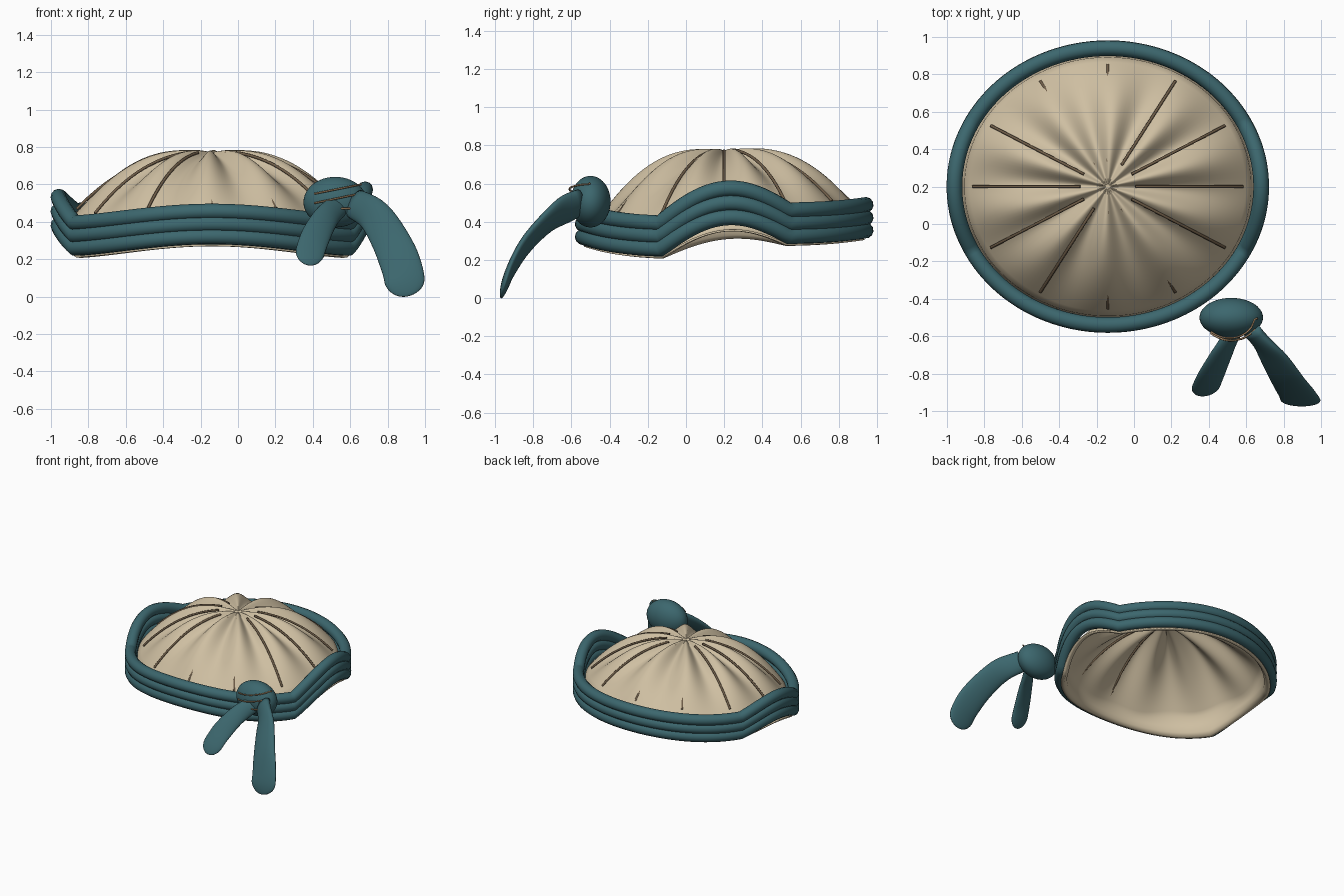
import bpy, bmesh
from math import sin, cos, pi, radians, sqrt
from mathutils import Vector

cube = bpy.data.objects.get("Cube")
if cube:
    bpy.data.objects.remove(cube)

CX, CY, RX, RY = -0.14, 0.2, 0.82, 0.74


def material(name, rgb):
    m = bpy.data.materials.new(name)
    m.use_nodes = True
    m.diffuse_color = (*rgb, 1)
    m.node_tree.nodes["Principled BSDF"].inputs["Base Color"].default_value = (*rgb, 1)
    return m


TEAL = material("teal cloth", (0.045, 0.135, 0.155))
LINEN = material("linen", (0.62, 0.52, 0.36))
BROWN = material("brown seam", (0.16, 0.11, 0.065))
THREAD = material("tan thread", (0.40, 0.25, 0.13))


def mesh_object(name, bm, mat):
    bmesh.ops.recalc_face_normals(bm, faces=bm.faces)
    for f in bm.faces:
        f.smooth = True
    me = bpy.data.meshes.new(name)
    bm.to_mesh(me)
    bm.free()
    me.materials.append(mat)
    ob = bpy.data.objects.new(name, me)
    bpy.context.collection.objects.link(ob)
    return ob


def tube(name, points, radius, mat, cyclic=False, sides=4):
    cu = bpy.data.curves.new(name, "CURVE")
    cu.dimensions = "3D"
    cu.bevel_depth = radius
    cu.bevel_resolution = sides
    cu.use_fill_caps = True
    sp = cu.splines.new("POLY")
    sp.points.add(len(points) - 1)
    for p, co in zip(sp.points, points):
        p.co = (*co, 1)
    sp.use_cyclic_u = cyclic
    sp.use_smooth = True
    cu.materials.append(mat)
    ob = bpy.data.objects.new(name, cu)
    bpy.context.collection.objects.link(ob)
    return ob


def loft(bm, rings, closed=True):
    """Bridge successive rings of vertices."""
    n = len(rings[0])
    for a, b in zip(rings, rings[1:]):
        for i in range(n):
            j = (i + 1) % n
            bm.faces.new((a[i], a[j], b[j], b[i]))


def on_ellipse(s, t, z):
    return Vector((CX + RX * s * cos(t), CY + RY * s * sin(t), z))


# Wavy band line, arched over both sides
def arch(t):
    a = abs((t + pi) % (2 * pi) - pi)
    side = min(a, pi - a)
    return max(0, cos(side / radians(27) * pi / 2)) if side < radians(27) else 0


def band_mid(t):
    tilt = max(-1, min(1, sin(t) / 0.45))
    crest = sin(t) ** 4 * (0.065 if sin(t) < 0 else 0.03)
    height = 0.14 if cos(t) > 0 else 0.10
    return 0.357 + 0.034 * tilt + crest + height * arch(t)


# Crown surface
def crown_z(s, t):
    return 0.77 - 0.42 * s ** 2.4 + 0.06 * s * s * sin(t)


def pleat(s, t):
    return -0.036 * sin(pi * min(s, 1)) * cos(10 * t + radians(30))


bm = bmesh.new()
SEG, EDGE, RINGS = 160, 0.935, 26
angles = [2 * pi * i / SEG for i in range(SEG)]
rings = []
for k in range(1, RINGS + 1):
    s = EDGE * k / RINGS
    rings.append([bm.verts.new(on_ellipse(s, t, crown_z(s, t) + pleat(s, t))) for t in angles])
# Hem running down inside the band and turning out below it
for s, f in ((0.94, 0.5), (0.945, 0.85), (0.965, 1.0), (0.99, 0.98)):
    ring = []
    for t in angles:
        top = crown_z(EDGE, t)
        low = band_mid(t) - 0.11 - 0.03 * arch(t)
        ring.append(bm.verts.new(on_ellipse(s, t, top + (low - top) * f)))
    rings.append(ring)
loft(bm, rings)
apex = bm.verts.new((CX, CY, 0.765))
for i in range(SEG):
    bm.faces.new((apex, rings[0][i], rings[0][(i + 1) % SEG]))
crown = mesh_object("crown", bm, LINEN)
solid = crown.modifiers.new("thickness", "SOLIDIFY")
solid.thickness = 0.01

# Radial seams, sunk where the pleats rise
for k in range(12):
    t = k * pi / 6
    path = []
    for i in range(25):
        s = 0.18 + 0.7 * i / 24
        path.append(on_ellipse(s, t, crown_z(s, t) + 0.008))
    tube(f"crown_seam_{k + 1}", path, 0.008, BROWN, sides=2)

# Three stacked rolls of the band
for k, name in enumerate(("lower", "middle", "upper")):
    path = [on_ellipse(1, t, band_mid(t) + (k - 1) * (0.067 + 0.008 * arch(t))) for t in angles]
    tube(f"{name}_band_roll", path, 0.042, TEAL, cyclic=True)

# Knot
KNOT, KR = Vector((0.52, -0.5, 0.505)), Vector((0.17, 0.105, 0.135))
bm = bmesh.new()
bmesh.ops.create_uvsphere(bm, u_segments=40, v_segments=24, radius=1)
for v in bm.verts:
    v.co = KNOT + v.co * KR
mesh_object("knot", bm, TEAL)

# Threads wrapped over the knot front
for k, (x0, x1, z0, z1) in enumerate(((0.41, 0.66, 0.55, 0.60),
                                      (0.41, 0.65, 0.50, 0.55),
                                      (0.53, 0.62, 0.47, 0.47))):
    path = []
    for i in range(17):
        f = i / 16
        x, z = x0 + (x1 - x0) * f, z0 + (z1 - z0) * f
        q = 1 - ((x - KNOT.x) / KR.x) ** 2 - ((z - KNOT.z) / KR.z) ** 2
        path.append((x, KNOT.y - KR.y * sqrt(max(q, 0)) - 0.004 - 0.015 * sin(pi * f), z))
    tube(f"knot_thread_{k + 1}", path, 0.005, THREAD, sides=2)


def smooth_path(pts, f):
    """Catmull-Rom point at fraction f of the path."""
    pts = [Vector(p) for p in pts]
    pts = [2 * pts[0] - pts[1]] + pts + [2 * pts[-1] - pts[-2]]
    u = f * (len(pts) - 3)
    i = min(int(u), len(pts) - 4)
    u -= i
    a, b, c, d = pts[i:i + 4]
    return 0.5 * (2 * b + (c - a) * u + (2 * a - 5 * b + 4 * c - d) * u ** 2
                  + (3 * b - a - 3 * c + d) * u ** 3)


# Flat, rounded tails
def tail(name, pts, w0, w1, thick):
    bm = bmesh.new()
    rings, n = [], 28
    fracs = [1 - (1 - i / 30) ** 1.6 for i in range(31)]
    for f in fracs:
        f = min(f, 0.9995)
        p = smooth_path(pts, f)
        tan = (smooth_path(pts, min(f + 0.01, 1)) - smooth_path(pts, f - 0.01)).normalized()
        across = tan.cross(Vector((0, 1, 0))).normalized()
        out = across.cross(tan).normalized()
        end = sqrt(max(0, 1 - (max(0, f - 0.83) / 0.17) ** 2))
        w = (w0 + (w1 - w0) * min(1, f * 1.6)) * end
        h = thick * (1 - 0.5 * f) * end
        rings.append([bm.verts.new(p + across * w * cos(a) + out * h * sin(a))
                      for a in (2 * pi * i / n for i in range(n))])
    loft(bm, rings)
    bm.faces.new(rings[0])
    bm.faces.new(rings[-1])
    mesh_object(name, bm, TEAL)


tail("long_tail", ((0.62, -0.56, 0.5), (0.73, -0.69, 0.43), (0.82, -0.83, 0.29),
                   (0.88, -0.92, 0.14), (0.9, -0.97, 0.0)), 0.08, 0.108, 0.04)
tail("short_tail", ((0.54, -0.56, 0.49), (0.47, -0.69, 0.42),
                    (0.41, -0.81, 0.31), (0.365, -0.92, 0.17)), 0.06, 0.078, 0.035)
